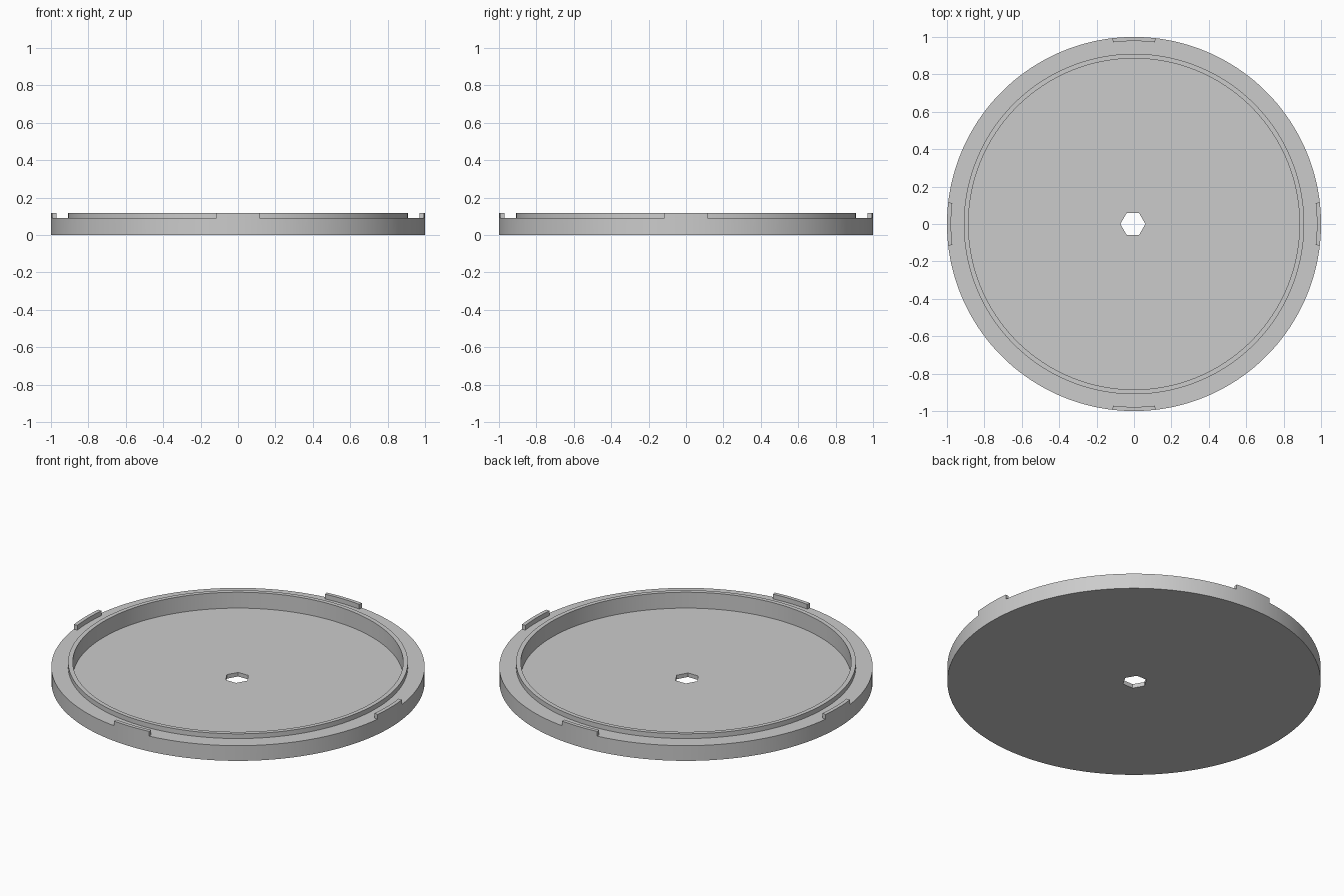
import bpy, bmesh
from math import radians, degrees, asin, cos, sin, pi
from mathutils import Matrix, Vector

cube = bpy.data.objects.get("Cube")
if cube:
    bpy.data.objects.remove(cube, do_unlink=True)

FLOOR, LEDGE, TOP = 0.024, 0.09, 0.118
RIM_IN, RIM_OUT, TAB_IN = 0.885, 0.91, 0.978
TAB_HALF = 0.115

grey = bpy.data.materials.new("plain grey")
grey.use_nodes = True
grey.diffuse_color = (0.6, 0.6, 0.6, 1)
grey.node_tree.nodes["Principled BSDF"].inputs["Base Color"].default_value = (0.6, 0.6, 0.6, 1)


def make_object(name, bm):
    bmesh.ops.remove_doubles(bm, verts=bm.verts, dist=1e-5)
    bmesh.ops.recalc_face_normals(bm, faces=bm.faces)
    mesh = bpy.data.meshes.new(name)
    bm.to_mesh(mesh)
    bm.free()
    mesh.materials.append(grey)
    obj = bpy.data.objects.new(name, mesh)
    bpy.context.collection.objects.link(obj)
    return obj


def lathe(bm, profile, start, sweep, steps, closed):
    """Spin an (r, z) outline about the z axis; cap the ends of a partial sweep."""
    verts = [bm.verts.new((r * cos(start), r * sin(start), z)) for r, z in profile]
    edges = [bm.edges.new(pair) for pair in zip(verts, verts[1:])]
    if closed:
        edges.append(bm.edges.new((verts[-1], verts[0])))
    out = bmesh.ops.spin(bm, geom=verts + edges, cent=(0, 0, 0), axis=(0, 0, 1),
                         angle=sweep, steps=steps)
    if closed:
        end = [v for v in out["geom_last"] if isinstance(v, bmesh.types.BMVert)]
        bm.faces.new(verts)
        bm.faces.new(end)


# Dish: floor, raised inner rim, ledge and a full outer lip
bm = bmesh.new()
lathe(bm, [(0, 0), (1, 0), (1, TOP), (TAB_IN, TOP), (TAB_IN, LEDGE), (RIM_OUT, LEDGE),
           (RIM_OUT, TOP), (RIM_IN, TOP), (RIM_IN, FLOOR), (0, FLOOR)],
      0, 2 * pi, 180, False)
dish = make_object("round_lid", bm)

# Cutter: four gaps that leave only the tabs of the outer lip
bm = bmesh.new()
half = asin(TAB_HALF)
for k in range(4):
    lathe(bm, [(0.945, LEDGE), (1.1, LEDGE), (1.1, 0.2), (0.945, 0.2)],
          k * pi / 2 + half, pi / 2 - 2 * half, 20, True)
gap_cutter = make_object("gap_cutter", bm)

# Cutter: hexagonal centre hole
bm = bmesh.new()
bmesh.ops.create_cone(bm, cap_ends=True, segments=6, radius1=0.067, radius2=0.067, depth=0.3,
                      matrix=Matrix.Translation((-0.006, 0, 0)) @ Matrix.Rotation(radians(30), 4, "Z"))
# Keep corners on the x axis
if max(abs(v.co.y) for v in bm.verts) > 0.06:
    bmesh.ops.rotate(bm, verts=bm.verts, cent=(-0.006, 0, 0),
                     matrix=Matrix.Rotation(radians(30), 3, "Z"))
hole_cutter = make_object("hole_cutter", bm)

# Cut, apply and tidy up
bpy.context.view_layer.objects.active = dish
dish.select_set(True)
for cutter in (gap_cutter, hole_cutter):
    cutter.hide_render = True
    mod = dish.modifiers.new(cutter.name, "BOOLEAN")
    mod.operation, mod.solver, mod.object = "DIFFERENCE", "EXACT", cutter
    bpy.ops.object.modifier_apply(modifier=mod.name)
    bpy.data.objects.remove(cutter, do_unlink=True)

bpy.ops.object.shade_smooth_by_angle(angle=radians(30))
